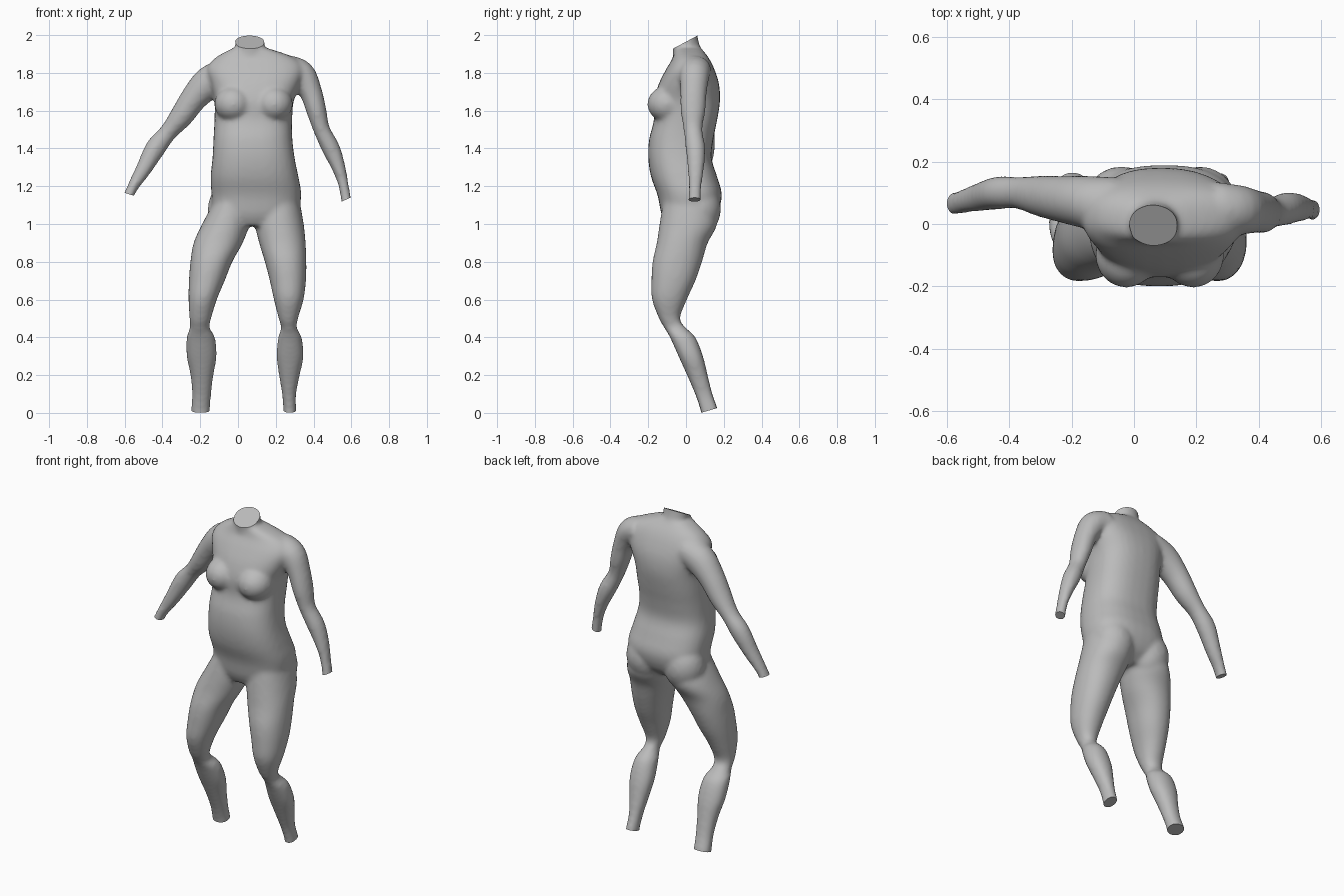
import bpy, bmesh, math
from mathutils import Vector, Matrix

if "Cube" in bpy.data.objects:
    bpy.data.objects.remove(bpy.data.objects["Cube"])

grey = bpy.data.materials.new("soft grey")
grey.use_nodes = True
colour = (0.5, 0.5, 0.5, 1)
grey.diffuse_color = colour
grey.node_tree.nodes["Principled BSDF"].inputs["Base Color"].default_value = colour

SIDES = 32
bm = bmesh.new()


def resample(rows, steps=4):
    """Catmull-Rom through rows of numbers."""
    rows = [Vector(r) for r in rows]
    out = []
    for i in range(len(rows) - 1):
        b, c = rows[i], rows[i + 1]
        a, d = rows[max(i - 1, 0)], rows[min(i + 2, len(rows) - 1)]
        for s in range(steps):
            t = s / steps
            out.append((b * 2 + (c - a) * t + (a * 2 - b * 5 + c * 4 - d) * t * t
                        + (b * 3 - a - c * 3 + d) * t ** 3) / 2)
    return out + [rows[-1]]


def skin(rings):
    """Closed tube through rings of points."""
    rings = [[bm.verts.new(p) for p in ring] for ring in rings]
    for low, high in zip(rings, rings[1:]):
        for i in range(SIDES):
            j = (i + 1) % SIDES
            bm.faces.new((low[i], low[j], high[j], high[i]))
    bm.faces.new(rings[0][::-1])
    bm.faces.new(rings[-1])


def rounded(power):
    for i in range(SIDES):
        a = math.tau * i / SIDES
        c, s = math.cos(a), math.sin(a)
        yield (math.copysign(abs(c) ** (2 / power), c),
               math.copysign(abs(s) ** (2 / power), s))


def stack(rows, power=2.0):
    """Level sections: height, x from, x to, y from, y to."""
    skin([[Vector(((a + b) / 2 + (b - a) / 2 * u, (c + d) / 2 + (d - c) / 2 * v, z))
           for u, v in rounded(power)] for z, a, b, c, d in resample(rows)])


def limb(rows):
    """Sections square to a path: x, y, z, width radius, depth radius."""
    rows = resample(rows)
    rings = []
    for i, r in enumerate(rows):
        along = (rows[min(i + 1, len(rows) - 1)] - rows[max(i - 1, 0)])
        along = Vector(along[:3]).normalized()
        side = Vector((0, 1, 0)).cross(along).normalized()
        depth = along.cross(side)
        rings.append([Vector(r[:3]) + side * r[3] * u + depth * r[4] * v
                      for u, v in rounded(2)])
    skin(rings)


def mound(centre, size):
    bmesh.ops.create_uvsphere(bm, u_segments=24, v_segments=16, radius=1,
                              matrix=Matrix.LocRotScale(centre, None, size))


# torso
stack([
    (0.99, -0.06, 0.22, -0.10, 0.09),
    (1.05, -0.13, 0.31, -0.13, 0.16),
    (1.15, -0.14, 0.335, -0.15, 0.19),
    (1.25, -0.145, 0.32, -0.185, 0.165),
    (1.35, -0.135, 0.30, -0.20, 0.135),
    (1.45, -0.13, 0.288, -0.195, 0.145),
    (1.55, -0.125, 0.287, -0.17, 0.165),
    (1.65, -0.125, 0.295, -0.17, 0.18),
    (1.74, -0.145, 0.33, -0.145, 0.175),
    (1.82, -0.165, 0.35, -0.105, 0.15),
    (1.88, -0.12, 0.30, -0.07, 0.12),
    (1.93, -0.03, 0.16, -0.06, 0.08)], 2.5)

# neck
stack([
    (1.84, -0.03, 0.16, -0.07, 0.10),
    (1.92, -0.012, 0.14, -0.07, 0.08),
    (1.99, -0.02, 0.142, -0.078, 0.062),
    (2.06, -0.022, 0.144, -0.08, 0.06)])

# chest and seat
for x in (-0.025, 0.19):
    mound((x, -0.10, 1.635), (0.10, 0.105, 0.095))
for x in (-0.04, 0.21):
    mound((x, 0.07, 1.08), (0.12, 0.115, 0.14))

# legs
right_x = [(-0.12, 0.07), (-0.19, 0.06), (-0.235, 0.025), (-0.252, -0.03), (-0.26, -0.07),
           (-0.262, -0.112), (-0.257, -0.142), (-0.255, -0.15), (-0.272, -0.122),
           (-0.272, -0.113), (-0.252, -0.13), (-0.243, -0.142), (-0.248, -0.148), (-0.248, -0.148)]
left_x = [(0.09, 0.325), (0.09, 0.348), (0.112, 0.358), (0.142, 0.362), (0.168, 0.36),
          (0.19, 0.347), (0.215, 0.318), (0.228, 0.312), (0.213, 0.337),
          (0.204, 0.347), (0.217, 0.327), (0.233, 0.308), (0.24, 0.308), (0.24, 0.308)]
leg_y = [(1.13, -0.12, 0.16), (1, -0.14, 0.165), (0.9, -0.155, 0.115), (0.8, -0.177, 0.085),
         (0.7, -0.183, 0.05), (0.6, -0.18, 0.005), (0.5, -0.143, -0.032), (0.45, -0.115, 0.0),
         (0.4, -0.085, 0.05), (0.3, -0.04, 0.09), (0.2, 0.005, 0.115), (0.1, 0.048, 0.14),
         (0.02, 0.075, 0.168), (-0.05, 0.09, 0.18)]
for spans in (right_x, left_x):
    stack([(z, a, b, c, d) for (z, c, d), (a, b) in zip(leg_y, spans)][::-1], 2.15)

# right arm
limb([
    (-0.06, 0.06, 1.79, 0.085, 0.09),
    (-0.15, 0.07, 1.75, 0.088, 0.085),
    (-0.23, 0.08, 1.67, 0.072, 0.075),
    (-0.30, 0.09, 1.57, 0.062, 0.066),
    (-0.37, 0.10, 1.485, 0.047, 0.052),
    (-0.435, 0.10, 1.405, 0.054, 0.053),
    (-0.50, 0.085, 1.29, 0.042, 0.045),
    (-0.56, 0.07, 1.19, 0.029, 0.037),
    (-0.60, 0.06, 1.10, 0.027, 0.038)])

# left arm
limb([
    (0.26, 0.05, 1.82, 0.075, 0.085),
    (0.335, 0.045, 1.79, 0.075, 0.08),
    (0.385, 0.04, 1.70, 0.06, 0.07),
    (0.415, 0.037, 1.60, 0.053, 0.066),
    (0.443, 0.037, 1.50, 0.044, 0.05),
    (0.492, 0.05, 1.40, 0.048, 0.052),
    (0.532, 0.052, 1.30, 0.037, 0.044),
    (0.56, 0.048, 1.20, 0.027, 0.035),
    (0.583, 0.043, 1.06, 0.029, 0.034)])

bmesh.ops.recalc_face_normals(bm, faces=bm.faces)
mesh = bpy.data.meshes.new("body")
bm.to_mesh(mesh)
bm.free()
body = bpy.data.objects.new("body", mesh)
bpy.context.collection.objects.link(body)

# blend the parts into one skin
remesh = body.modifiers.new("blend", "REMESH")
remesh.mode = "VOXEL"
remesh.voxel_size = 0.012
smooth = body.modifiers.new("soften", "SMOOTH")
smooth.factor = 0.5
smooth.iterations = 8
graph = bpy.context.evaluated_depsgraph_get()
blended = bpy.data.meshes.new_from_object(body.evaluated_get(graph))
body.modifiers.clear()
body.data = blended

# flat cuts at neck, wrists and ankles
bm = bmesh.new()
bm.from_mesh(blended)
cuts = [((0.06, 0, 1.965), (0, -0.47, 0.88), 0.2),
        ((-0.578, 0.065, 1.158), (-0.3, 0, -0.95), 0.15),
        ((0.57, 0.045, 1.128), (0.4, 0, -0.9), 0.15),
        ((-0.2, 0.085, 0.002), (0, 0.28, -0.96), 0.2),
        ((0.275, 0.085, 0.002), (0, 0.28, -0.96), 0.2)]
for point, normal, reach in cuts:
    faces = [f for f in bm.faces if (f.calc_center_median() - Vector(point)).length < reach]
    near = list({g for f in faces for g in (f, *f.edges, *f.verts)})
    bmesh.ops.bisect_plane(bm, geom=near, plane_co=point, plane_no=normal, clear_outer=True)
    rim = [e for e in bm.edges if e.is_boundary]
    bmesh.ops.holes_fill(bm, edges=rim, sides=0)
bmesh.ops.recalc_face_normals(bm, faces=bm.faces)
bm.to_mesh(blended)
bm.free()

blended.materials.clear()
blended.materials.append(grey)
bpy.ops.object.select_all(action="DESELECT")
body.select_set(True)
bpy.context.view_layer.objects.active = body
bpy.ops.object.shade_smooth_by_angle(angle=math.radians(40))
